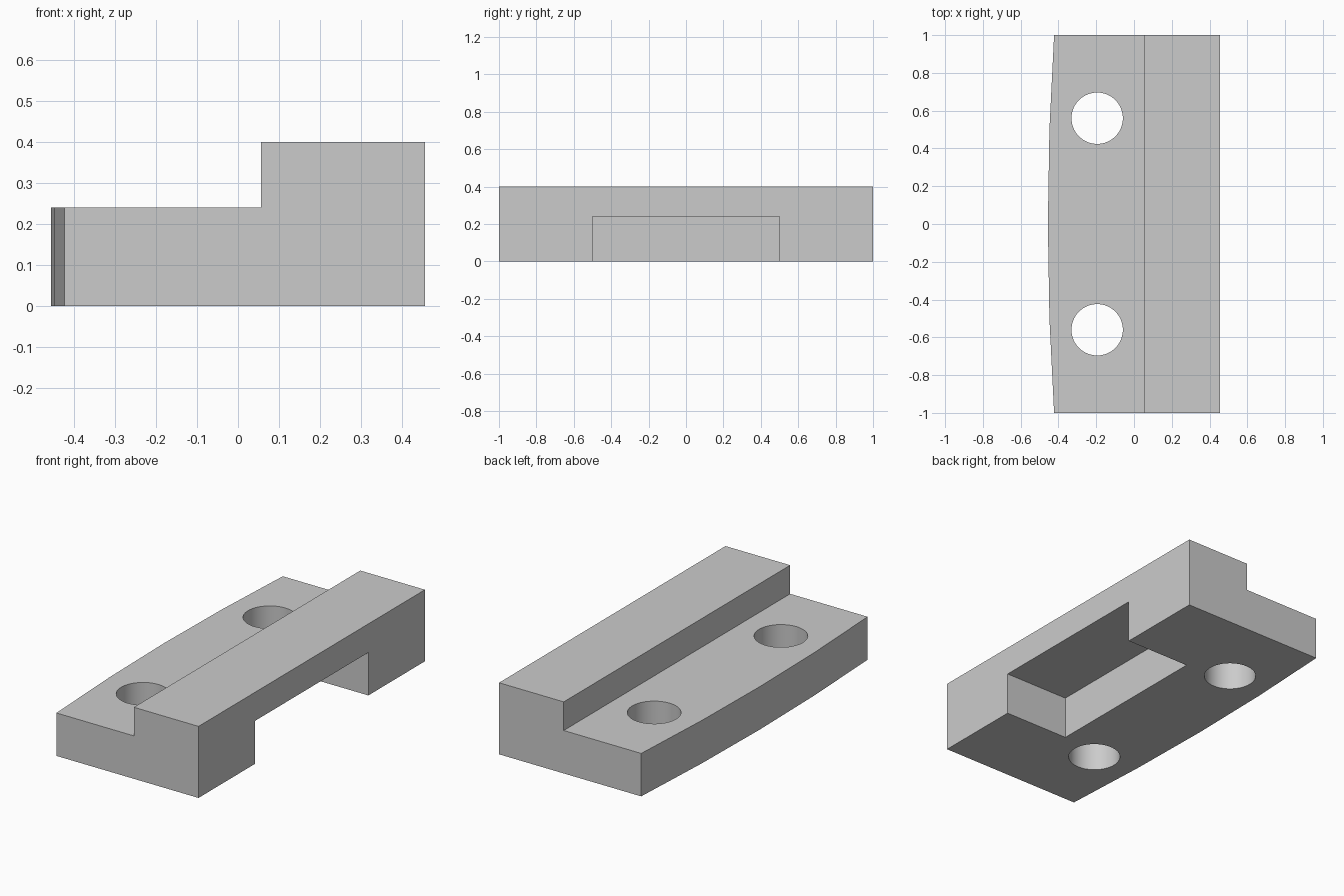
import bpy
import bmesh
from math import radians

cube = bpy.data.objects.get("Cube")
if cube:
    bpy.data.objects.remove(cube, do_unlink=True)

HALF_X, HALF_Y, HEIGHT = 0.456, 1.0, 0.4
STEP_X, STEP_Z = 0.056, 0.24
BULGE = 0.033

grey = bpy.data.materials.new("plain grey")
grey.use_nodes = True
grey.diffuse_color = (0.6, 0.6, 0.6, 1)
grey.node_tree.nodes["Principled BSDF"].inputs["Base Color"].default_value = grey.diffuse_color


def prism(name, outline, z0, z1):
    """Extrude a flat outline from z0 up to z1."""
    bm = bmesh.new()
    face = bm.faces.new([bm.verts.new((x, y, z0)) for x, y in outline])
    top = bmesh.ops.extrude_face_region(bm, geom=[face])["geom"]
    verts = [v for v in top if isinstance(v, bmesh.types.BMVert)]
    bmesh.ops.translate(bm, verts=verts, vec=(0, 0, z1 - z0))
    bmesh.ops.recalc_face_normals(bm, faces=bm.faces)
    mesh = bpy.data.meshes.new(name)
    bm.to_mesh(mesh)
    bm.free()
    mesh.materials.append(grey)
    obj = bpy.data.objects.new(name, mesh)
    bpy.context.collection.objects.link(obj)
    return obj


def rectangle(x0, x1, y):
    return [(x0, -y), (x1, -y), (x1, y), (x0, y)]


def cut(body, cutter):
    """Subtract the cutter from the body and discard it."""
    cutter.hide_render = True
    mod = body.modifiers.new("cut", "BOOLEAN")
    mod.operation = "DIFFERENCE"
    mod.solver = "EXACT"
    mod.object = cutter
    bpy.ops.object.modifier_apply(modifier=mod.name)
    bpy.data.objects.remove(cutter, do_unlink=True)


# Block with a slightly bowed long edge
bow = [(-HALF_X + BULGE * y * y, y) for y in (1, 0.5, 0, -0.5, -1)]
body = prism("stepped_block", bow + [(HALF_X, -HALF_Y), (HALF_X, HALF_Y)], 0, HEIGHT)
bpy.context.view_layer.objects.active = body
body.select_set(True)

# Low shelf beside the raised bar
cut(body, prism("shelf_cutter", rectangle(-1, STEP_X, 2), STEP_Z, 1))

# Recess under the middle of the raised bar
cut(body, prism("recess_cutter", rectangle(STEP_X, 1, 0.5), -1, STEP_Z))

# Two round through holes in the shelf
for side in (-1, 1):
    bpy.ops.mesh.primitive_cylinder_add(vertices=64, radius=0.136, depth=2,
                                        location=(-0.195, side * 0.56, 0))
    hole = bpy.context.object
    hole.data.materials.append(grey)
    hole.select_set(False)
    bpy.context.view_layer.objects.active = body
    body.select_set(True)
    cut(body, hole)

# Smooth hole walls, crisp edges elsewhere
bpy.ops.object.shade_smooth_by_angle(angle=radians(10))
for poly in body.data.polygons:
    if abs(poly.normal.z) > 0.9 or poly.area > 0.05:
        poly.use_smooth = False
